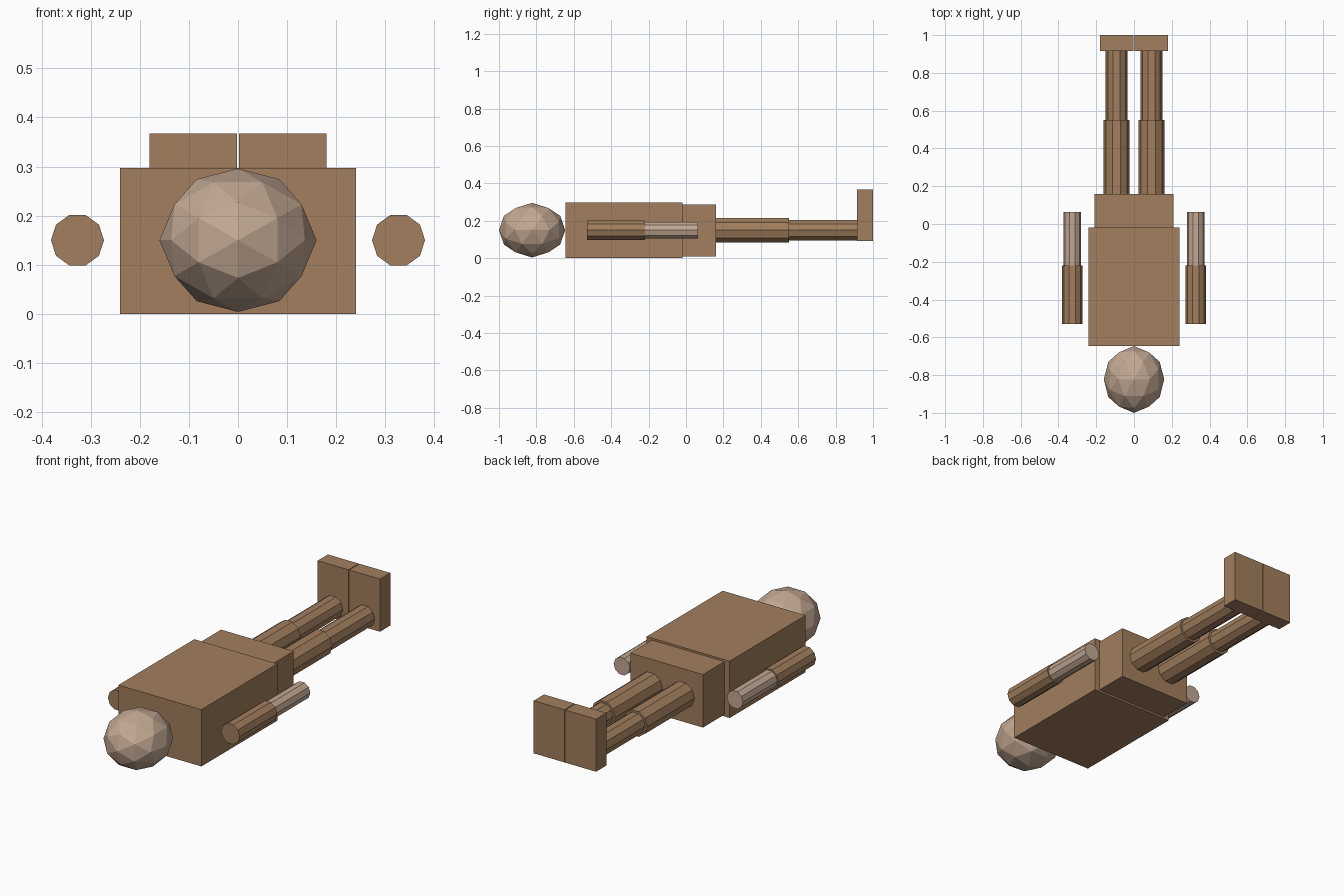
import bpy, bmesh, math
from itertools import product
from mathutils import Matrix, Vector

if "Cube" in bpy.data.objects:
    bpy.data.objects.remove(bpy.data.objects["Cube"])


def material(name, rgb):
    m = bpy.data.materials.new(name)
    m.diffuse_color = (*rgb, 1)
    m.use_nodes = True
    m.node_tree.nodes["Principled BSDF"].inputs["Base Color"].default_value = m.diffuse_color
    return m


brown = material("brown", (0.36, 0.21, 0.11))
skin = material("light skin", (0.54, 0.39, 0.29))


def finish(name, bm, mat):
    bmesh.ops.recalc_face_normals(bm, faces=bm.faces)
    mesh = bpy.data.meshes.new(name)
    bm.to_mesh(mesh)
    bm.free()
    mesh.materials.append(mat)
    bpy.context.collection.objects.link(bpy.data.objects.new(name, mesh))


def box(name, lo, hi, mat):
    lo, hi = Vector(lo), Vector(hi)
    bm = bmesh.new()
    bmesh.ops.create_cube(bm, size=1, matrix=Matrix.Translation((lo + hi) / 2)
                          @ Matrix.Diagonal((*(hi - lo), 1)))
    finish(name, bm, mat)


def limb(name, x, y0, y1, r, mat):
    """Ten-sided cylinder lying along y, with corners pointing sideways."""
    bm = bmesh.new()
    turn = Matrix.Rotation(math.pi / 2, 4, 'X') @ Matrix.Rotation(math.pi / 2, 4, 'Z')
    bmesh.ops.create_cone(bm, cap_ends=True, segments=10, radius1=r, radius2=r,
                          depth=y1 - y0,
                          matrix=Matrix.Translation((x, (y0 + y1) / 2, 0.15)) @ turn)
    finish(name, bm, mat)


# Head: faceted ball with its icosahedral symmetry aligned to the axes
bm = bmesh.new()
points = set()
for a in ((0.5257, 0, 0.8507), (0.809, 0.309, 0.5), (1, 0, 0)):
    for shift, signs in product(range(3), product((1, -1), repeat=3)):
        p = a[shift:] + a[:shift]
        points.add(tuple(c * s + 0.0 for c, s in zip(p, signs)))
for p in sorted(points):
    bm.verts.new((p[0] * 0.16, p[1] * 0.177 - 0.823, p[2] * 0.146 + 0.15))
bmesh.ops.convex_hull(bm, input=bm.verts)
finish("head", bm, skin)

# Torso and hips
box("torso", (-0.24, -0.645, 0), (0.24, -0.018, 0.297), brown)
box("hips", (-0.21, -0.018, 0.01), (0.21, 0.16, 0.287), brown)

# Arms, legs and feet on both sides
for side, s in (("left", -1), ("right", 1)):
    limb(side + "_upper_arm", s * 0.327, -0.53, -0.22, 0.054, brown)
    limb(side + "_forearm", s * 0.327, -0.22, 0.063, 0.047, skin)
    limb(side + "_thigh", s * 0.092, 0.16, 0.55, 0.069, brown)
    limb(side + "_shin", s * 0.092, 0.55, 0.915, 0.058, brown)
    xs = sorted((s * 0.002, s * 0.18))
    box(side + "_foot", (xs[0], 0.915, 0.092), (xs[1], 1.0, 0.367), brown)
